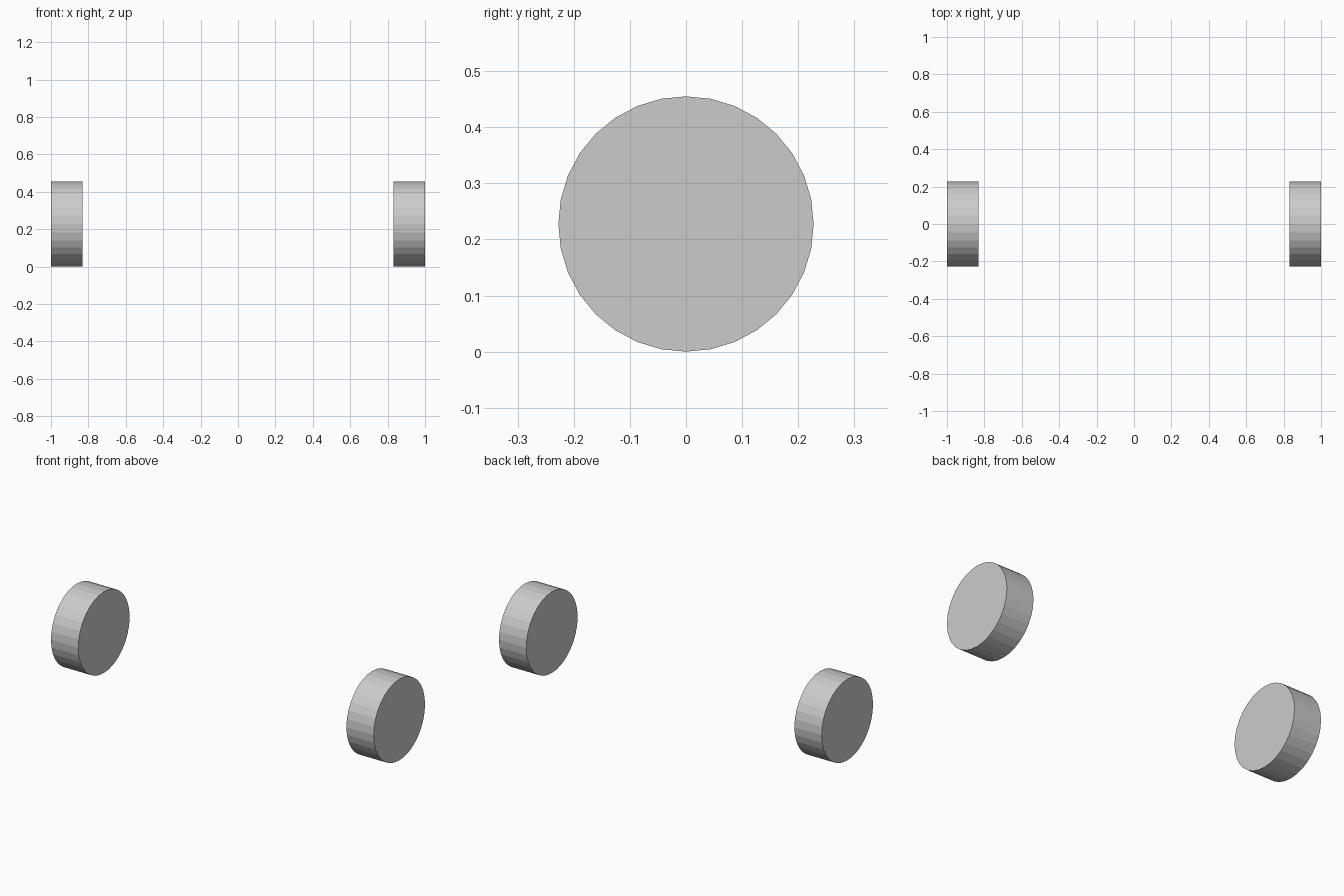
import bpy
from math import radians

if "Cube" in bpy.data.objects:
    bpy.data.objects.remove(bpy.data.objects["Cube"])

RADIUS = 0.2275
WIDTH = 0.169

# Pair of plain flat-shaded wheels, one at each end of the x axis
for name, side in (("left_wheel", -1), ("right_wheel", 1)):
    bpy.ops.mesh.primitive_cylinder_add(
        vertices=32, radius=RADIUS, depth=WIDTH,
        location=(side * (1 - WIDTH / 2), 0, RADIUS),
        rotation=(0, radians(90), 0))
    wheel = bpy.context.object
    wheel.name = name
    bpy.ops.object.transform_apply(location=False, rotation=True, scale=True)
